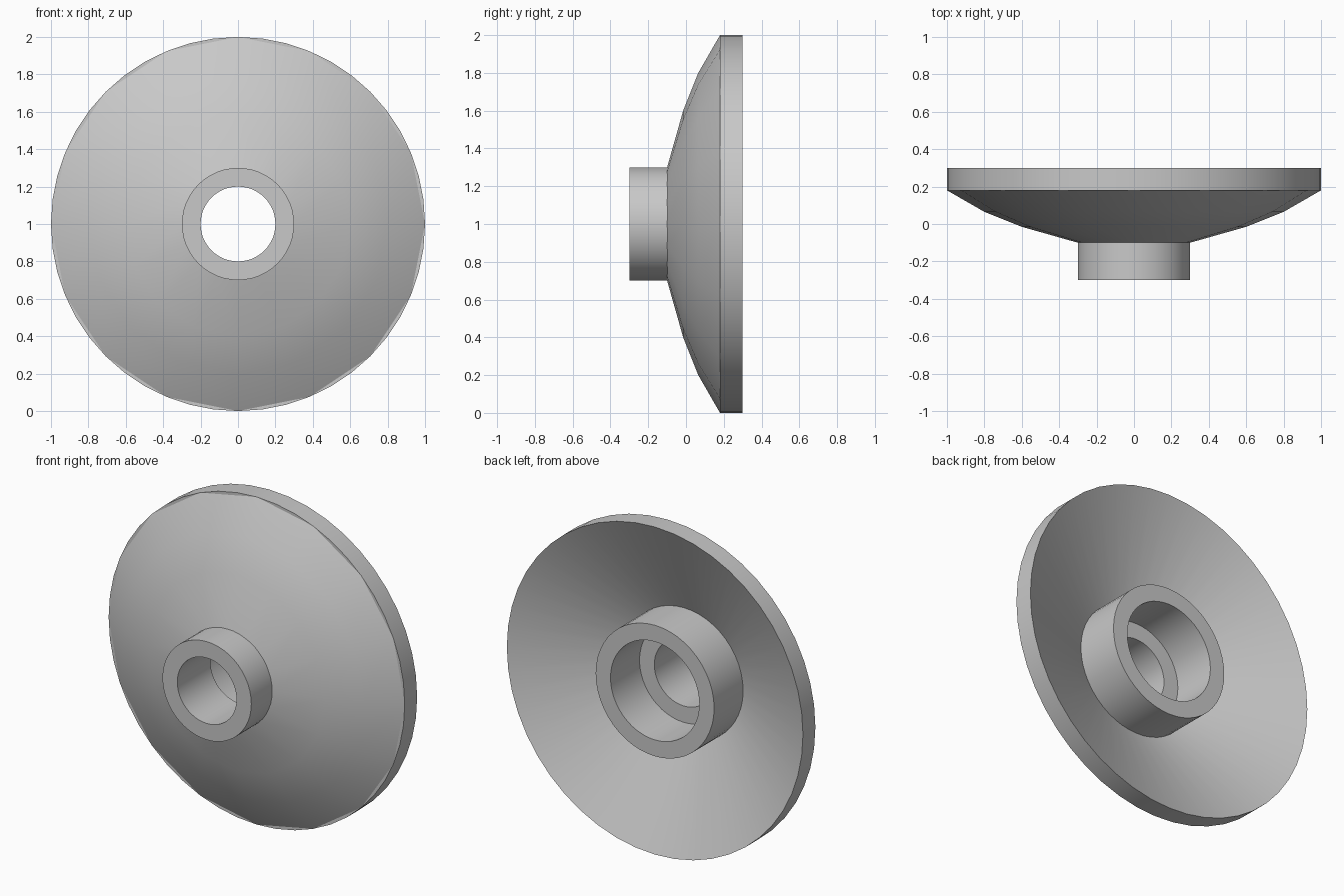
import bpy, bmesh, math

cube = bpy.data.objects.get("Cube")
if cube:
    bpy.data.objects.remove(cube, do_unlink=True)

# Single light grey material
grey = bpy.data.materials.new("light_grey")
grey.use_nodes = True
colour = (0.58, 0.58, 0.58, 1.0)
grey.diffuse_color = colour
grey.node_tree.nodes["Principled BSDF"].inputs["Base Color"].default_value = colour


def lathe(name, profile, segments):
    """Revolve (radius, y) points around the horizontal axis at z = 1."""
    bm = bmesh.new()
    rings = []
    for r, y in profile:
        angles = [math.tau * k / segments for k in range(segments)]
        rings.append([bm.verts.new((r * math.cos(a), y, 1 + r * math.sin(a))) for a in angles])
    for a, b in zip(rings, rings[1:]):
        for k in range(segments):
            n = (k + 1) % segments
            bm.faces.new((a[k], b[k], b[n], a[n]))
    mesh = bpy.data.meshes.new(name)
    bm.to_mesh(mesh)
    bm.free()
    mesh.materials.append(grey)
    obj = bpy.data.objects.new(name, mesh)
    bpy.context.collection.objects.link(obj)
    bpy.ops.object.select_all(action='DESELECT')
    obj.select_set(True)
    bpy.context.view_layer.objects.active = obj
    bpy.ops.object.shade_smooth_by_angle(angle=math.radians(30))
    return obj


# Coarse dome on the front
lathe("front_dome", [(0.3, -0.1), (0.6, -0.015), (0.8, 0.065), (1.0, 0.18)], 16)

# Outer rim and the hollow conical back
lathe("rim_and_back_cone", [(0.96, 0.18), (1.0, 0.18), (1.0, 0.3), (0.4, 0.02)], 48)

# Hub: rear collar, stepped bore and front tube
lathe("hub", [(0.4, 0.02), (0.4, 0.3), (0.3, 0.3), (0.3, 0.02), (0.2, 0.02),
              (0.2, -0.3), (0.3, -0.3), (0.3, -0.09)], 48)
